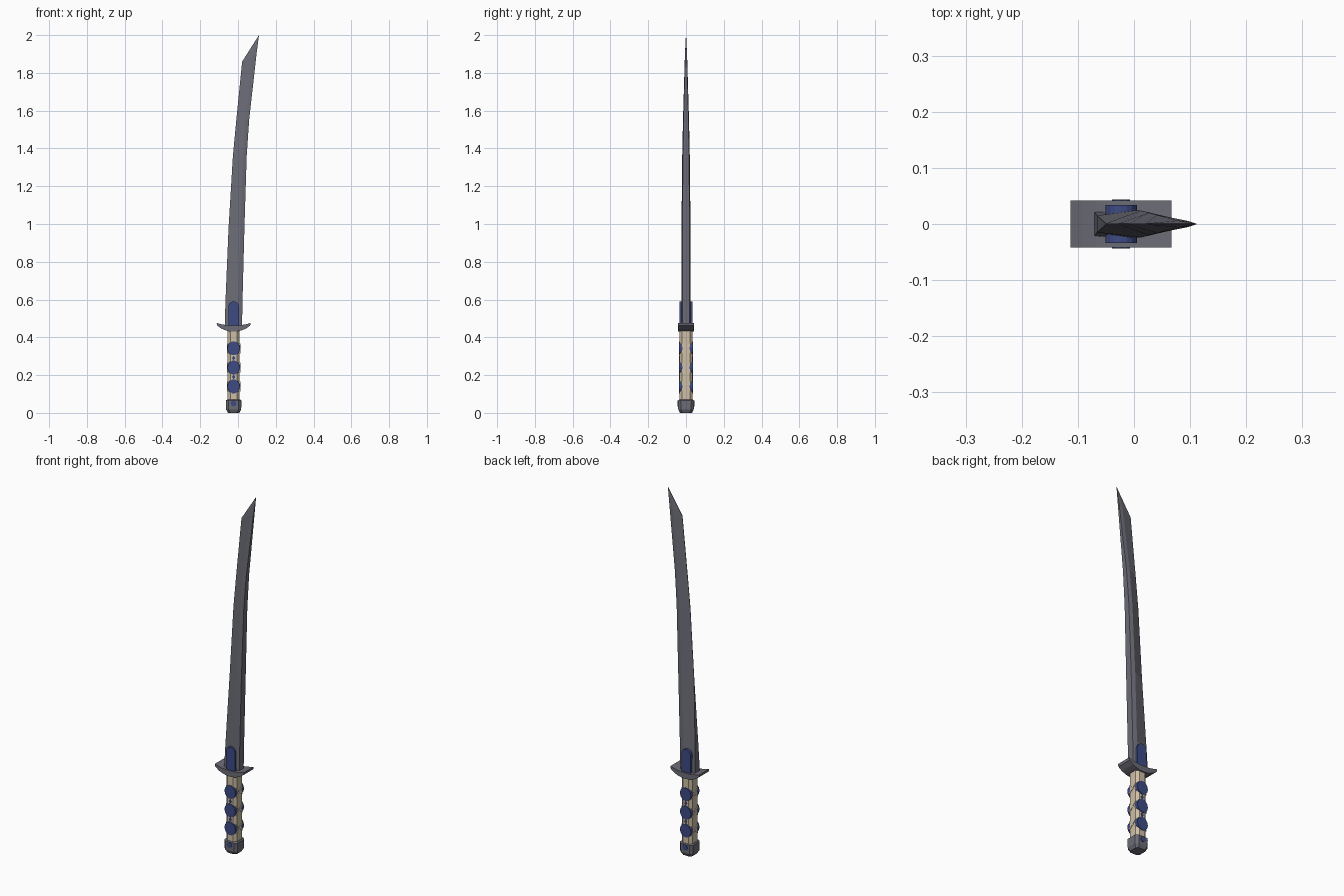
import bpy, bmesh, math

if "Cube" in bpy.data.objects:
    bpy.data.objects.remove(bpy.data.objects["Cube"])

def mat(name, col):
    m = bpy.data.materials.new(name)
    m.diffuse_color = (*col, 1)
    m.use_nodes = True
    m.node_tree.nodes["Principled BSDF"].inputs["Base Color"].default_value = m.diffuse_color
    return m

STEEL = mat("dark steel", (0.15, 0.15, 0.185))
BLUE = mat("navy blue", (0.047, 0.07, 0.23))
TAN = mat("tan wrap", (0.62, 0.52, 0.38))
CX = -0.023  # handle axis

def loft(name, rings, m):
    """Join rings of equal point count into a closed solid."""
    bm = bmesh.new()
    vs = [[bm.verts.new(p) for p in r] for r in rings]
    n = len(rings[0])
    for a, b in zip(vs, vs[1:]):
        for i in range(n):
            j = (i + 1) % n
            bm.faces.new((a[i], a[j], b[j], b[i]))
    bm.faces.new(vs[0][::-1])
    bm.faces.new(vs[-1])
    bmesh.ops.remove_doubles(bm, verts=bm.verts, dist=1e-5)
    bmesh.ops.recalc_face_normals(bm, faces=bm.faces)
    me = bpy.data.meshes.new(name)
    bm.to_mesh(me)
    bm.free()
    me.materials.append(m)
    ob = bpy.data.objects.new(name, me)
    bpy.context.collection.objects.link(ob)
    return ob

def plate(name, profile, y0, y1, m):
    """Extrude an x-z profile along y."""
    return loft(name, [[(x, y, z) for x, z in profile] for y in (y0, y1)], m)

def octa(rx, ry, c, z):
    """Chamfered rectangle ring."""
    pts = [(rx, -ry + c), (rx, ry - c), (rx - c, ry), (-rx + c, ry),
           (-rx, ry - c), (-rx, -ry + c), (-rx + c, -ry), (rx - c, -ry)]
    return [(CX + x, y, z) for x, y in pts]

# blade: z, edge x, spine x, edge / ridge / spine half thickness
rows = [(0.44, -0.071, 0.021, 0.022, 0.024, 0.019),
        (0.60, -0.066, 0.024, 0.015, 0.024, 0.019),
        (0.98, -0.050, 0.034, 0.001, 0.024, 0.019),
        (1.36, -0.027, 0.046, 0.001, 0.020, 0.016),
        (1.55, -0.009, 0.059, 0.001, 0.016, 0.013)]
rings = []
for z, xl, xr, e, r, s in rows:
    xm = xl + 0.74 * (xr - xl)
    rings.append([(xl, -e, z), (xm, -r, z), (xr, -s, z),
                  (xr, s, z), (xm, r, z), (xl, e, z)])
# slanted tip ring, then point
rings.append([(0.022, -0.001, 1.86), (0.078, -0.006, 1.89), (0.098, -0.005, 1.90),
              (0.098, 0.005, 1.90), (0.078, 0.006, 1.89), (0.022, 0.001, 1.86)])
rings.append([(0.111, y, 2.0) for y in (-0.0005, -0.0005, -0.0005, 0.0005, 0.0005, 0.0005)])
loft("blade", rings, STEEL)

# crescent guard
top, bot = [], []
for i in range(9):
    t = -1 + i / 4
    x = CX + 0.09 * t
    lift = 0.028 * t * t
    bot.append((x * 1.0 - 0.004 * t, 0.43 + lift))
    top.append((x, 0.462 + 0.014 * t * t))
bot[0], bot[-1] = (CX - 0.087, 0.462), (CX + 0.087, 0.462)
plate("guard", bot + top[::-1], -0.042, 0.042, STEEL)

# handle grip and pommel
loft("grip", [octa(0.032, 0.035, 0.014, z) for z in (0.05, 0.445)], TAN)
loft("pommel", [octa(0.030, 0.032, 0.012, 0.0), octa(0.040, 0.041, 0.014, 0.018),
                octa(0.041, 0.042, 0.014, 0.066), octa(0.036, 0.037, 0.014, 0.07)], STEEL)

def oval(cz, rx, rz, n=14):
    return [(CX + rx * math.cos(2 * math.pi * k / n), cz + rz * math.sin(2 * math.pi * k / n))
            for k in range(n)]

# rounded plate where the blade meets the guard
tongue = [(CX - 0.028, 0.44), (CX + 0.028, 0.44)] + [
    (CX + 0.028 * math.cos(k * math.pi / 8), 0.562 + 0.028 * math.sin(k * math.pi / 8))
    for k in range(9)]

for side, s in (("front", -1), ("back", 1)):
    plate(side + "_collar", tongue, s * 0.015, s * 0.034, BLUE)
    plate(side + "_pommel_stud", oval(0.05, 0.016, 0.016, 8), s * 0.038, s * 0.044, BLUE)
    for z in (0.14, 0.24, 0.342):
        plate(side + "_grip_inlay", oval(z, 0.0335, 0.037), s * 0.018, s * 0.038, BLUE)
        # small diamonds between the inlays
        if z < 0.3:
            plate(side + "_grip_diamond", oval(z + 0.05, 0.009, 0.013, 4),
                  s * 0.034, s * 0.037, BLUE)

# crossed cord ridges on the narrow sides
for side, s in (("left", -1), ("right", 1)):
    for z in (0.14, 0.24, 0.342):
        for d in (-1, 1):
            loft(side + "_cord", [[(CX + s * x, y, z + d * y * 0.9 + h)
                                   for x, h in ((0.028, -0.005), (0.035, -0.005),
                                                (0.035, 0.005), (0.028, 0.005))]
                                  for y in (-0.024, 0.024)], TAN)
